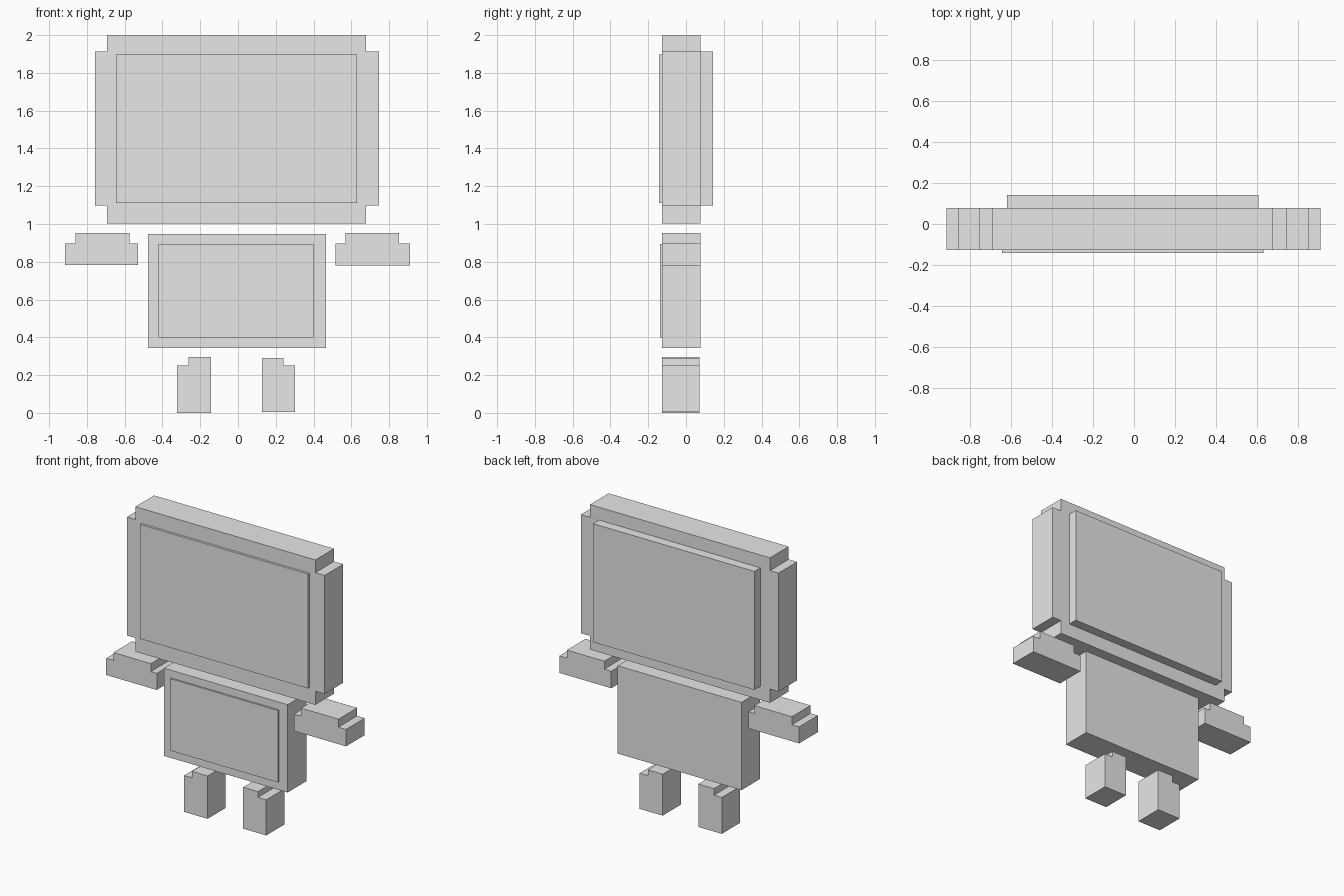
import bpy
import bmesh

if "Cube" in bpy.data.objects:
    bpy.data.objects.remove(bpy.data.objects["Cube"])

grey = bpy.data.materials.new("plain grey")
grey.diffuse_color = (0.8, 0.8, 0.8, 1)
grey.use_nodes = True
grey.node_tree.nodes["Principled BSDF"].inputs["Base Color"].default_value = grey.diffuse_color

FRONT, BACK = -0.126, 0.077


def extrude_part(name, outline, y0=FRONT, y1=BACK):
    """Extrude an outline of (x, z) points from y0 back to y1."""
    bm = bmesh.new()
    face = bm.faces.new([bm.verts.new((x, y0, z)) for x, z in outline])
    out = bmesh.ops.extrude_face_region(bm, geom=[face])
    moved = [v for v in out["geom"] if isinstance(v, bmesh.types.BMVert)]
    bmesh.ops.translate(bm, verts=moved, vec=(0, y1 - y0, 0))
    bmesh.ops.recalc_face_normals(bm, faces=bm.faces)
    mesh = bpy.data.meshes.new(name)
    bm.to_mesh(mesh)
    bm.free()
    mesh.materials.append(grey)
    obj = bpy.data.objects.new(name, mesh)
    bpy.context.collection.objects.link(obj)
    return obj


def rect(x0, x1, z0, z1):
    return [(x0, z0), (x1, z0), (x1, z1), (x0, z1)]


def stepped(x0, x1, z0, z1, a0, a1, z2):
    """Block outline with a narrower step on top."""
    return [(x0, z0), (x1, z0), (x1, z1), (a1, z1),
            (a1, z2), (a0, z2), (a0, z1), (x0, z1)]


# Head: wide slab with notched corners
extrude_part("head", [
    (-0.693, 1.003), (0.677, 1.003), (0.677, 1.097), (0.747, 1.097),
    (0.747, 1.912), (0.677, 1.912), (0.677, 2.0), (-0.693, 2.0),
    (-0.693, 1.912), (-0.757, 1.912), (-0.757, 1.097), (-0.693, 1.097)])

# Face plate on the front and thicker panel on the back of the head
extrude_part("face_plate", rect(-0.645, 0.631, 1.11, 1.897), -0.142, FRONT)
extrude_part("back_panel", rect(-0.62, 0.608, 1.097, 1.912), BACK, 0.142)

# Body with a thin chest plate
extrude_part("body", rect(-0.476, 0.466, 0.344, 0.948))
extrude_part("chest_plate", rect(-0.42, 0.40, 0.40, 0.895), -0.138, FRONT)

# Arms: flat blocks with a raised middle
extrude_part("left_arm", stepped(-0.915, -0.53, 0.783, 0.897, -0.86, -0.575, 0.952))
extrude_part("right_arm", stepped(0.515, 0.91, 0.78, 0.897, 0.568, 0.853, 0.952))

# Legs: notched on the outer top corner
extrude_part("left_leg", [(-0.322, 0.0), (-0.143, 0.0), (-0.143, 0.295),
                          (-0.263, 0.295), (-0.263, 0.25), (-0.322, 0.25)], -0.126, 0.071)
extrude_part("right_leg", [(0.128, 0.005), (0.303, 0.005), (0.303, 0.25),
                           (0.24, 0.25), (0.24, 0.29), (0.128, 0.29)], -0.126, 0.071)
